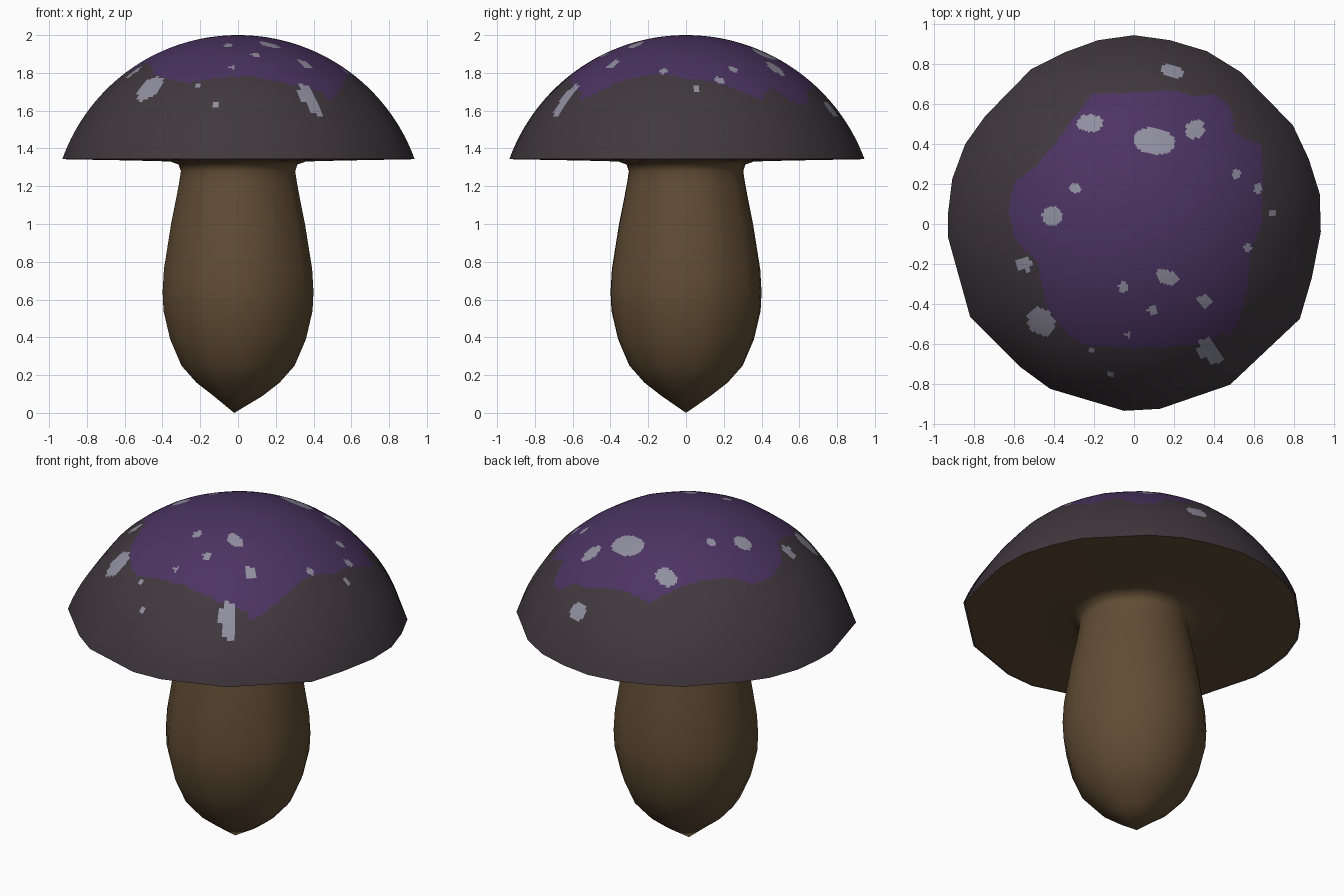
import bpy, bmesh, math
from mathutils import Vector

if "Cube" in bpy.data.objects:
    bpy.data.objects.remove(bpy.data.objects["Cube"])


def material(name, rgb):
    m = bpy.data.materials.new(name)
    m.diffuse_color = (*rgb, 1)
    m.use_nodes = True
    m.node_tree.nodes["Principled BSDF"].inputs["Base Color"].default_value = m.diffuse_color
    return m


CAP = material("dark cap", (0.051, 0.040, 0.048))
PURPLE = material("purple crown", (0.072, 0.034, 0.122))
SPOT = material("pale spots", (0.283, 0.275, 0.352))
STEM = material("brown stem", (0.117, 0.072, 0.034))

# Cap rim corners seen from above (uneven, low-poly outline)
RIM = [(0, .945), (-.18, .92), (-.345, .86), (-.515, .775), (-.745, .54),
       (-.845, .4), (-.91, .225), (-.93, .06), (-.93, -.07), (-.82, -.465),
       (-.57, -.715), (-.42, -.825), (-.05, -.935), (.13, -.925), (.48, -.805),
       (.83, -.475), (.89, -.27), (.935, -.04), (.93, .15), (.875, .325),
       (.795, .495), (.535, .76), (.365, .865), (.18, .92)]

# Edge of the purple crown seen from above
CROWN = [(-.27, .575), (-.21, .65), (0, .66), (.2, .67), (.28, .64), (.4, .65),
         (.49, .585), (.5, .45), (.64, .4), (.645, .22), (.64, 0), (.58, -.15),
         (.57, -.335), (.52, -.485), (.5, -.55), (.42, -.56), (.33, -.6),
         (0, -.625), (-.27, -.6), (-.36, -.525), (-.445, -.4), (-.48, -.2),
         (-.595, -.075), (-.63, .075), (-.595, .21), (-.48, .3), (-.38, .425)]

# Spots: x, y, half length, half width, turn in degrees
SPOTS = [(.19, .765, .06, .034, -20), (-.22, .505, .065, .044, 0),
         (.1, .415, .105, .068, -8), (.305, .475, .052, .044, 45),
         (.51, .25, .022, .022, 0), (.62, .18, .027, .021, 90),
         (.695, .055, .016, .016, 0), (-.295, .18, .028, .025, 0),
         (-.41, .04, .05, .049, 0), (-.55, -.2, .038, .036, 0),
         (-.465, -.49, .078, .063, -50), (-.055, -.315, .023, .025, 0),
         (.165, -.265, .06, .036, -25), (.095, -.43, .027, .022, 0),
         (.355, -.385, .039, .034, 0), (.57, -.12, .023, .02, 0),
         (.385, -.635, .075, .05, -48), (-.03, -.555, .014, .014, 0),
         (-.2, -.635, .016, .016, 0), (-.12, -.755, .012, .012, 0)]


def in_polygon(x, y, poly):
    inside = False
    for (x1, y1), (x2, y2) in zip(poly, poly[1:] + poly[:1]):
        if (y1 > y) != (y2 > y) and x < x1 + (y - y1) * (x2 - x1) / (y2 - y1):
            inside = not inside
    return inside


def in_spot(x, y, spot):
    cx, cy, a, b, turn = spot
    t = math.radians(turn)
    u = (x - cx) * math.cos(t) + (y - cy) * math.sin(t)
    v = (y - cy) * math.cos(t) - (x - cx) * math.sin(t)
    return (u / a) ** 2 + (v / b) ** 2 < 1


def loft(name, rings, mats, tip):
    """Join rings of points with quads; the first ring closes to a tip."""
    bm = bmesh.new()
    apex = bm.verts.new(tip)
    vs = [[bm.verts.new(p) for p in ring] for ring in rings]
    n = len(vs[0])
    for i in range(n):
        bm.faces.new((apex, vs[0][i], vs[0][(i + 1) % n]))
    for a, b in zip(vs, vs[1:]):
        for i in range(n):
            j = (i + 1) % n
            bm.faces.new((a[i], b[i], b[j], a[j]))
    for f in bm.faces:
        f.smooth = True
    me = bpy.data.meshes.new(name)
    bm.to_mesh(me)
    bm.free()
    for m in mats:
        me.materials.append(m)
    ob = bpy.data.objects.new(name, me)
    bpy.context.collection.objects.link(ob)
    return ob


# Cap: spherical dome that turns into the angular rim, finely divided for colour
outline = []
for (x1, y1), (x2, y2) in zip(RIM, RIM[1:] + RIM[:1]):
    for k in range(10):
        t = k / 10
        outline.append((x1 + (x2 - x1) * t, y1 + (y2 - y1) * t))

R, CZ, RIM_R, STEPS = 0.997, 1.003, 0.937, 80
rings = []
for k in range(1, STEPS + 1):
    s = k / STEPS
    z = CZ + math.sqrt(R * R - (RIM_R * s) ** 2)
    ring = []
    for x, y in outline:
        r = math.hypot(x, y)
        f = s * (RIM_R + (r - RIM_R) * s) / r
        ring.append((x * f, y * f, z))
    rings.append(ring)
rings.append([(x * .99, y * .99, 1.343) for x, y in outline])
cap = loft("cap", rings, [CAP, PURPLE, SPOT], (0, 0, 2.0))

# Colour the cap by position seen from above
for p in cap.data.polygons:
    x, y, _ = p.center
    if any(in_spot(x, y, s) for s in SPOTS):
        p.material_index = 2
    elif in_polygon(x, y, CROWN):
        p.material_index = 1

# Even, round shading over the dome
normals = []
for v in cap.data.vertices:
    n = v.co - Vector((0, 0, CZ))
    normals.append(n.normalized())
cap.data.normals_split_custom_set_from_vertices(normals)

# Stem and cap underside: one lathed profile flaring out to the rim
PROFILE = [(.13, .09), (.22, .16), (.30, .25), (.36, .39), (.395, .54),
           (.40, .64), (.393, .76), (.355, 1.0), (.325, 1.15), (.312, 1.22),
           (.303, 1.28), (.315, 1.315), (.36, 1.331), (.55, 1.336)]
angles = [math.atan2(y, x) for x, y in RIM]
stem_rings = [[(r * math.cos(a), r * math.sin(a), z) for a in angles] for r, z in PROFILE]
stem_rings.append([(x * .99, y * .99, 1.343) for x, y in RIM])
stem = loft("stem_and_underside", stem_rings, [STEM], (-.02, 0, 0))
stem.data.flip_normals()
